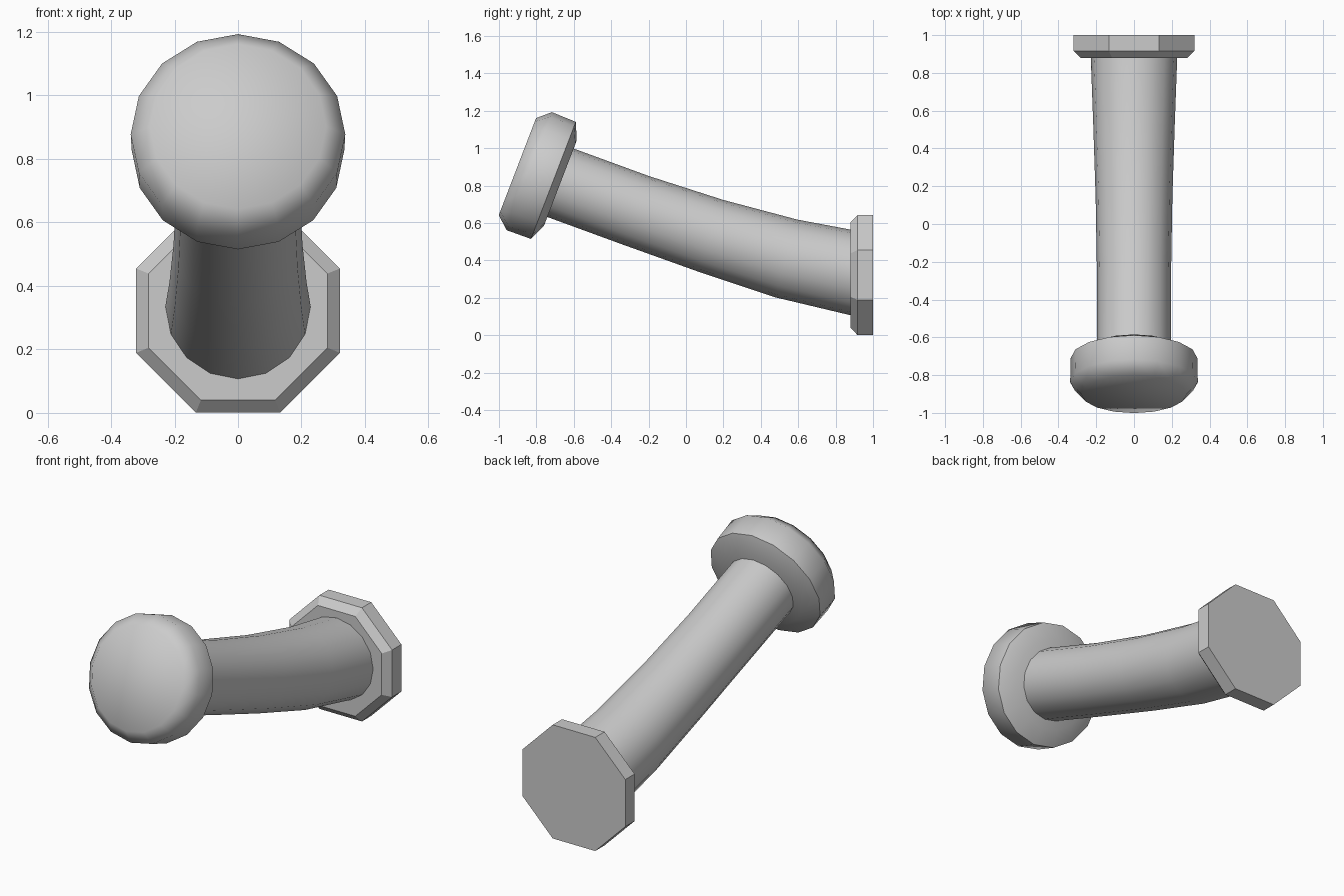
import bpy
import bmesh
from math import sin, cos, pi, radians
from mathutils import Vector

cube = bpy.data.objects.get("Cube")
if cube:
    bpy.data.objects.remove(cube, do_unlink=True)

grey = bpy.data.materials.new("plain grey")
grey.use_nodes = True
colour = (0.6, 0.6, 0.6, 1)
grey.diffuse_color = colour
grey.node_tree.nodes["Principled BSDF"].inputs["Base Color"].default_value = colour


def loft(name, rings, sides, turn=0.0, smooth=None):
    """Capped tube through rings of (y, z, radius, tilt in degrees)."""
    bm = bmesh.new()
    loops = []
    for y, z, radius, tilt in rings:
        t = radians(tilt)
        up = Vector((0, sin(t), cos(t)))
        loop = []
        for i in range(sides):
            a = 2 * pi * i / sides + turn
            point = Vector((radius * sin(a), y, z)) + up * radius * cos(a)
            loop.append(bm.verts.new(point))
        loops.append(loop)
    for low, high in zip(loops, loops[1:]):
        for i in range(sides):
            j = (i + 1) % sides
            bm.faces.new((low[i], low[j], high[j], high[i]))
    bm.faces.new(loops[0])
    bm.faces.new(loops[-1])
    bmesh.ops.recalc_face_normals(bm, faces=bm.faces)
    mesh = bpy.data.meshes.new(name)
    bm.to_mesh(mesh)
    bm.free()
    mesh.materials.append(grey)
    obj = bpy.data.objects.new(name, mesh)
    bpy.context.collection.objects.link(obj)
    if smooth:
        bpy.ops.object.select_all(action='DESELECT')
        obj.select_set(True)
        bpy.context.view_layer.objects.active = obj
        bpy.ops.object.shade_smooth_by_angle(angle=radians(smooth))
    return obj


# Octagonal mounting plate with a chamfered front edge
corner = 1 / cos(pi / 8)
loft("mounting_plate",
     [(1.0, 0.322, 0.321 * corner, 0),
      (0.917, 0.322, 0.321 * corner, 0),
      (0.88, 0.322, 0.282 * corner, 0)], 8, turn=pi / 8)

# Gently curved, tapering shaft
loft("curved_shaft",
     [(0.885, 0.335, 0.229, 0),
      (0.535, 0.411, 0.216, 16),
      (0.135, 0.531, 0.203, 18),
      (-0.268, 0.668, 0.196, 20),
      (-0.70, 0.826, 0.196, 21)], 16, smooth=50)

# Rounded knob, profiled along its tilted axis as (offset, radius)
tilt = 21
profile = [(-0.04, 0.244), (0, 0.335), (0.138, 0.338), (0.206, 0.278)]
loft("knob",
     [(-0.709 - d * cos(radians(tilt)), 0.828 + d * sin(radians(tilt)), r, tilt)
      for d, r in profile], 16, smooth=55)
